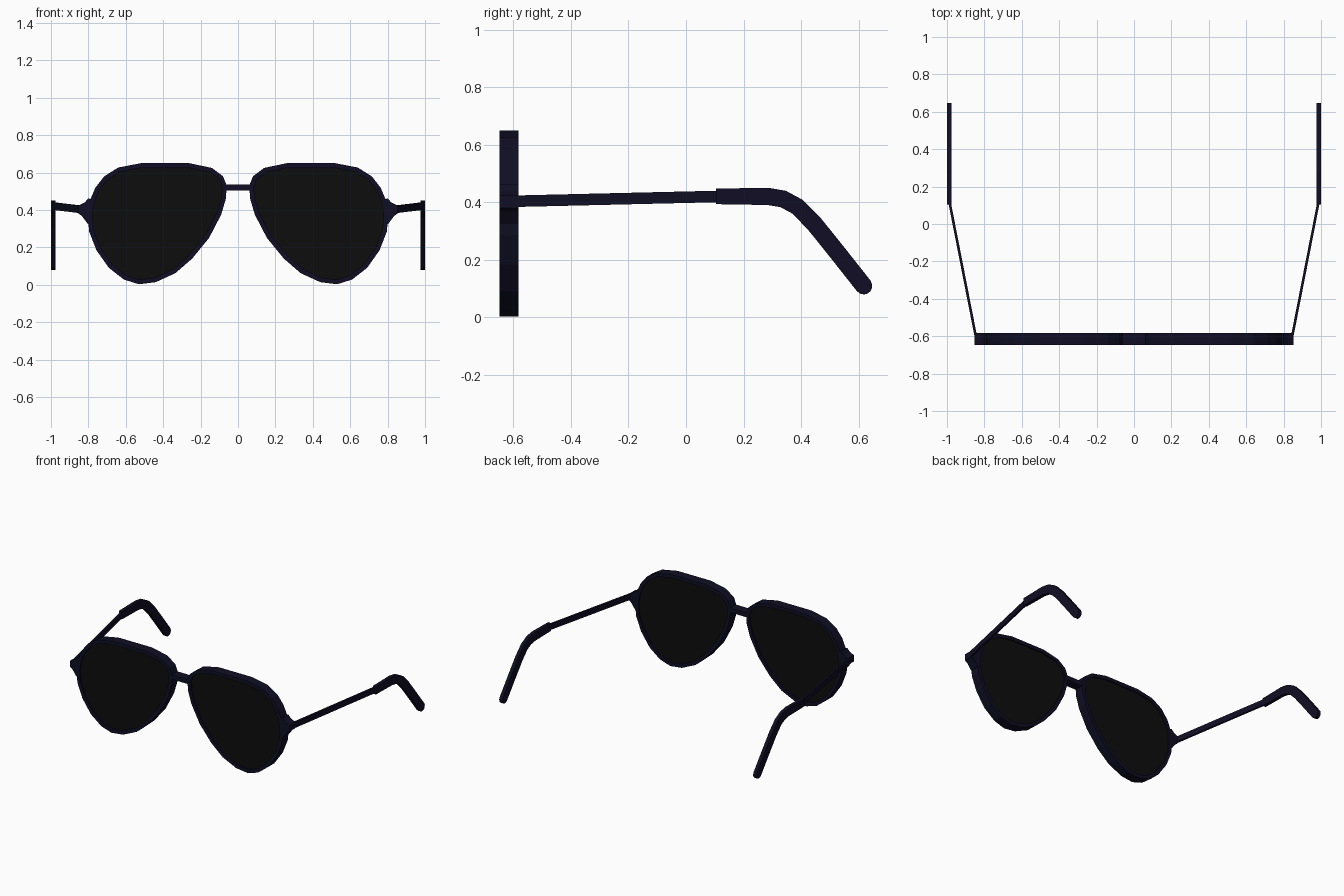
import bpy, bmesh, math
from mathutils import Vector

if "Cube" in bpy.data.objects:
    bpy.data.objects.remove(bpy.data.objects["Cube"])


def material(name, rgb):
    m = bpy.data.materials.new(name)
    m.diffuse_color = (*rgb, 1)
    m.use_nodes = True
    m.node_tree.nodes["Principled BSDF"].inputs["Base Color"].default_value = m.diffuse_color
    return m


NAVY = material("dark navy frame", (0.005, 0.0043, 0.017))
BLACK = material("black lens", (0.004, 0.004, 0.004))


def loft(name, loops, mat, closed=False, mirror=True):
    """Skin a row of equal cross-sections; cap the ends unless closed."""
    bm = bmesh.new()
    rows = [[bm.verts.new(p) for p in loop] for loop in loops]
    n = len(rows[0])
    for i in range(len(rows) if closed else len(rows) - 1):
        a, b = rows[i], rows[(i + 1) % len(rows)]
        for j in range(n):
            k = (j + 1) % n
            bm.faces.new((a[j], a[k], b[k], b[j]))
    if not closed:
        bm.faces.new(rows[0])
        bm.faces.new(rows[-1][::-1])
    bmesh.ops.recalc_face_normals(bm, faces=bm.faces)
    mesh = bpy.data.meshes.new(name)
    bm.to_mesh(mesh)
    bm.free()
    mesh.materials.append(mat)
    ob = bpy.data.objects.new(name, mesh)
    bpy.context.collection.objects.link(ob)
    if mirror:
        ob.modifiers.new("other side", 'MIRROR').use_axis[0] = True
    return ob


def inset(points, d):
    """Move a clockwise outline inward by d."""
    out = []
    for i, p in enumerate(points):
        a = (p - points[i - 1]).normalized()
        b = (points[(i + 1) % len(points)] - p).normalized()
        t = (a + b).normalized()
        out.append(p + Vector((t.y, -t.x)) * d)
    return out


FRONT, BACK = -0.648, -0.582

# Teardrop outline of one rim, clockwise in x and z
outer = [Vector(p) for p in (
    (0.06, 0.53), (0.08, 0.58), (0.14, 0.625), (0.26, 0.65), (0.52, 0.65),
    (0.64, 0.627), (0.715, 0.58), (0.762, 0.52), (0.79, 0.455), (0.804, 0.38),
    (0.796, 0.285), (0.757, 0.185), (0.69, 0.09), (0.61, 0.028), (0.53, 0.003),
    (0.44, 0.014), (0.335, 0.062), (0.245, 0.14), (0.155, 0.25), (0.09, 0.375),
    (0.065, 0.46))]
inner = inset(outer, 0.025)

# Rims
loft("rims", [[(o.x, FRONT, o.y), (o.x, BACK, o.y), (i.x, BACK, i.y), (i.x, FRONT, i.y)]
              for o, i in zip(outer, inner)], NAVY, closed=True)

# Lenses
loft("lenses", [[(p.x, y, p.y) for p in inner] for y in (FRONT + 0.01, BACK - 0.01)], BLACK)

# Bridge
loft("bridge", [[(x, FRONT + 0.001, 0.504), (x, BACK - 0.001, 0.504),
                 (x, BACK - 0.001, 0.535), (x, FRONT + 0.001, 0.535)]
                for x in (-0.07, 0.07)], NAVY, mirror=False)

# Hinge blocks at the outer edge of the rims
hinge = [(0.775, 0.455), (0.80, 0.462), (0.82, 0.44), (0.853, 0.424),
         (0.853, 0.38), (0.835, 0.368), (0.803, 0.325), (0.78, 0.33)]
loft("hinges", [[(x, y, z) for x, z in hinge] for y in (FRONT, BACK)], NAVY)


def band(x, y, z, half_x, ny, nz):
    """Rectangular section whose height follows (ny, nz)."""
    return [(x - half_x, y - ny, z - nz), (x + half_x, y - ny, z - nz),
            (x + half_x, y + ny, z + nz), (x - half_x, y + ny, z + nz)]


# Straight splayed arms
loft("arms", [band(0.846, -0.60, 0.404, 0.007, 0, 0.02),
              band(0.987, 0.12, 0.421, 0.007, 0, 0.02)], NAVY)

# Curved ear tips with a rounded end
path = [Vector(p) for p in ((0.104, 0.421), (0.285, 0.421), (0.338, 0.412),
                            (0.388, 0.385), (0.446, 0.326), (0.52, 0.234), (0.618, 0.11))]
sections = []
for i, p in enumerate(path):
    t = (path[min(i + 1, len(path) - 1)] - path[max(i - 1, 0)]).normalized()
    if i == 0:
        t = Vector((1, 0))
    h = 0.027 + 0.003 * min(i, 1)
    sections.append(band(0.988, p.x, p.y, 0.012, -t.y * h, t.x * h))
for k in (30, 55, 78):
    a = math.radians(k)
    c = path[-1] + t * 0.03 * math.sin(a)
    h = 0.03 * math.cos(a)
    sections.append(band(0.988, c.x, c.y, 0.012, -t.y * h, t.x * h))
loft("ear_tips", sections, NAVY)
